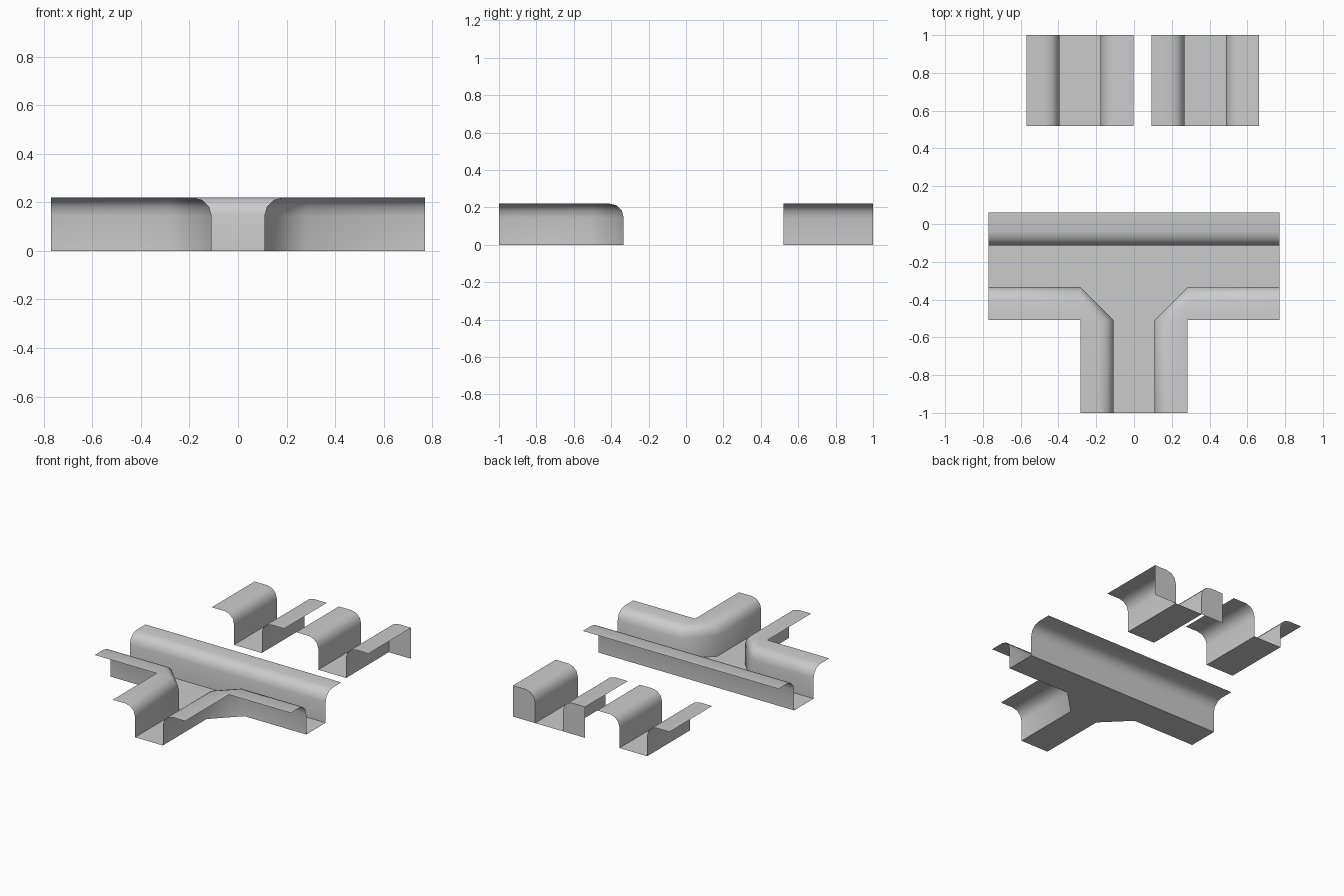
import bpy, bmesh, math

if "Cube" in bpy.data.objects:
    bpy.data.objects.remove(bpy.data.objects["Cube"])

LIP, FLOOR, H, R, SEG = 0.175, 0.218, 0.22, 0.075, 3
W = 2 * LIP + FLOOR

# Half profile: (distance in from outer edge, height): lip, rounded shoulder, wall
half = [(0, H)]
for i in range(SEG + 1):
    a = math.pi / 2 * i / SEG
    half.append((LIP - R + R * math.sin(a), H - R + R * math.cos(a)))
half.append((LIP, 0))


def strips(bm, rows):
    """Skin consecutive rows of points, skipping collapsed quads."""
    for r0, r1 in zip(rows, rows[1:]):
        for j in range(len(r0) - 1):
            pts = []
            for p in (r0[j], r0[j + 1], r1[j + 1], r1[j]):
                if p not in pts:
                    pts.append(p)
            if len(pts) > 2:
                bm.faces.new([bm.verts.new(p) for p in pts])


def finish(bm, name):
    bmesh.ops.remove_doubles(bm, verts=bm.verts, dist=1e-4)
    bmesh.ops.recalc_face_normals(bm, faces=bm.faces)
    # Channel floor faces up
    bm.faces.ensure_lookup_table()
    floor = [f for f in bm.faces if max(v.co.z for v in f.verts) < 1e-4]
    if floor[0].normal.z < 0:
        bmesh.ops.reverse_faces(bm, faces=bm.faces)
    me = bpy.data.meshes.new(name)
    bm.to_mesh(me)
    bm.free()
    ob = bpy.data.objects.new(name, me)
    bpy.context.collection.objects.link(ob)
    bpy.ops.object.select_all(action='DESELECT')
    ob.select_set(True)
    bpy.context.view_layer.objects.active = ob
    bpy.ops.object.shade_smooth_by_angle(angle=math.radians(50))
    return ob


def straight(name, x0, capped=False):
    """Straight channel running along y, optionally closed under its lips."""
    bm = bmesh.new()
    y0, y1 = 0.52, 1.0
    left = [(x0 + d, z) for d, z in half]
    right = [(x0 + W - d, z) for d, z in half]
    prof = left + right[::-1]
    strips(bm, [[(x, y0, z), (x, y1, z)] for x, z in prof])
    if capped:
        for side, edge in ((left, x0), (right, x0 + W)):
            ring = [(edge, 0)] + side
            bm.faces.new([bm.verts.new((x, y1, z)) for x, z in ring])
    return finish(bm, name)


def tee(name):
    """T junction with fanned, chamfered inner corners."""
    bm = bmesh.new()
    L, back, front, hx = 0.77, 0.06, 0.06 - W, W / 2
    wall_y, in_x = front + LIP, hx - LIP
    # Back side of the bar
    xs = [-L, -hx, hx, L]
    strips(bm, [[(x, back - d, z) for x in xs] for d, z in half])
    # Front corners sweep from the bar into the leg
    for s in (-1, 1):
        strips(bm, [[(s * L, front + d, z), (s * hx, front + d, z),
                     (s * (hx - d), front, z), (s * (hx - d), -1, z)]
                    for d, z in half])
    # Floor: bar, tapered throat, leg
    strips(bm, [[(x, y, 0) for x in xs] for y in (back - LIP, wall_y)])
    strips(bm, [[(-w, y, 0), (w, y, 0)]
                for w, y in ((hx, wall_y), (in_x, front), (in_x, -1))])
    return finish(bm, name)


straight("straight_channel", -0.57)
straight("end_channel", 0.093, capped=True)
tee("t_junction_channel")
